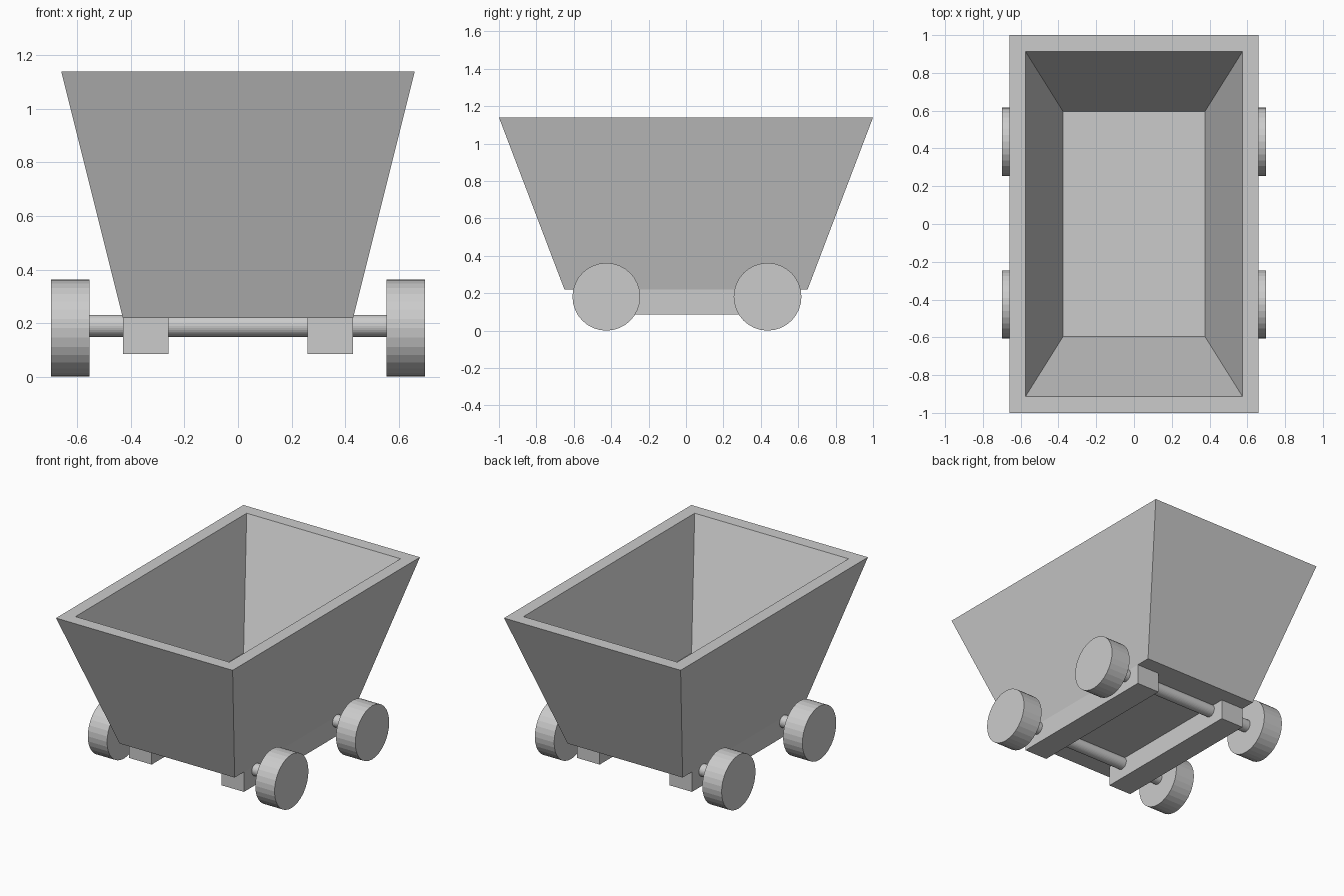
import bpy, bmesh, math

if "Cube" in bpy.data.objects:
    bpy.data.objects.remove(bpy.data.objects["Cube"])

def box(name, center, size):
    bpy.ops.mesh.primitive_cube_add(size=1, location=center)
    ob = bpy.context.object
    ob.name = name
    ob.scale = size
    return ob

def x_cylinder(name, center, radius, length):
    bpy.ops.mesh.primitive_cylinder_add(vertices=32, radius=radius, depth=length,
                                        location=center, rotation=(0, math.pi / 2, 0))
    bpy.context.object.name = name

# Tapered tub: rectangular rings lofted up the outside, over the rim, down the inside
rings = [(0.43, 0.65, 0.22), (0.66, 1.0, 1.14), (0.575, 0.914, 1.14), (0.375, 0.595, 0.37)]
bm = bmesh.new()
loops = [[bm.verts.new((sx * x, sy * y, z))
          for sx, sy in ((-1, -1), (1, -1), (1, 1), (-1, 1))] for x, y, z in rings]
for low, high in zip(loops, loops[1:]):
    for i in range(4):
        j = (i + 1) % 4
        bm.faces.new((low[i], low[j], high[j], high[i]))
bm.faces.new(loops[0][::-1])
bm.faces.new(loops[-1])
bmesh.ops.recalc_face_normals(bm, faces=bm.faces)
mesh = bpy.data.meshes.new("tub")
bm.to_mesh(mesh)
bm.free()
bpy.context.collection.objects.link(bpy.data.objects.new("tub", mesh))

# Chassis rails under the tub
for side, sx in (("left", -1), ("right", 1)):
    box(f"{side}_rail", (sx * 0.345, 0, 0.1525), (0.17, 1.1, 0.135))

# Axles with a wheel at each end
for end, y in (("front", -0.426), ("back", 0.436)):
    x_cylinder(f"{end}_axle", (0, y, 0.19), 0.041, 1.16)
    for side, sx in (("left", -1), ("right", 1)):
        x_cylinder(f"{end}_{side}_wheel", (sx * 0.626, y, 0.181), 0.181, 0.144)
